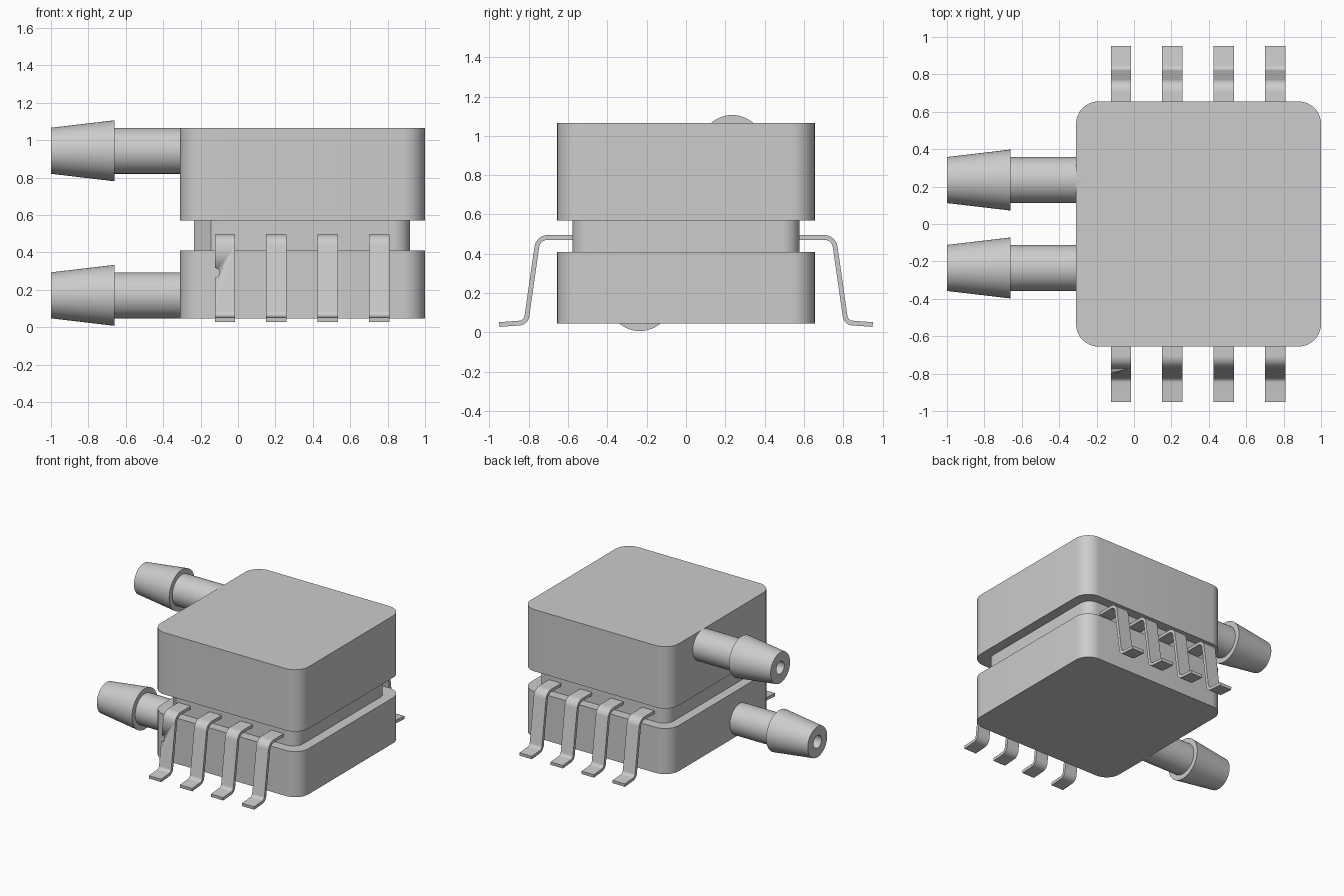
import bpy, bmesh
from math import sin, cos, pi, radians
from mathutils import Vector

cube = bpy.data.objects.get("Cube")
if cube:
    bpy.data.objects.remove(cube, do_unlink=True)

grey = bpy.data.materials.new("light grey")
grey.use_nodes = True
COLOUR = (0.604, 0.604, 0.604, 1)
grey.diffuse_color = COLOUR
grey.node_tree.nodes["Principled BSDF"].inputs["Base Color"].default_value = COLOUR


def make_object(name, bm):
    bmesh.ops.recalc_face_normals(bm, faces=bm.faces)
    mesh = bpy.data.meshes.new(name)
    bm.to_mesh(mesh)
    bm.free()
    mesh.materials.append(grey)
    ob = bpy.data.objects.new(name, mesh)
    bpy.context.collection.objects.link(ob)
    bpy.ops.object.select_all(action='DESELECT')
    ob.select_set(True)
    bpy.context.view_layer.objects.active = ob
    bpy.ops.object.shade_smooth_by_angle(angle=radians(30))
    return ob


def extrude_outline(name, points, offset):
    bm = bmesh.new()
    face = bm.faces.new([bm.verts.new(p) for p in points])
    new = bmesh.ops.extrude_face_region(bm, geom=[face])["geom"]
    moved = [v for v in new if isinstance(v, bmesh.types.BMVert)]
    bmesh.ops.translate(bm, verts=moved, vec=offset)
    return make_object(name, bm)


def rounded_block(name, x0, x1, half_y, z0, z1, radius, steps=(10, 10, 10, 10)):
    # corners run counter-clockwise from back left of the model's +x side
    corners = [(x1, half_y), (x0, half_y), (x0, -half_y), (x1, -half_y)]
    points = []
    for i, (x, y) in enumerate(corners):
        cx = x - radius if x == x1 else x + radius
        cy = y - radius if y > 0 else y + radius
        for k in range(steps[i] + 1):
            a = pi / 2 * (i + k / steps[i])
            points.append((cx + radius * cos(a), cy + radius * sin(a), z0))
    return extrude_outline(name, points, (0, 0, z1 - z0))


# Housing: two rounded halves and a narrower waist with one chamfered corner
rounded_block("lower_housing", -0.31, 1.0, 0.655, 0.045, 0.41, 0.12)
rounded_block("upper_housing", -0.31, 1.0, 0.655, 0.57, 1.065, 0.12)
rounded_block("waist", -0.235, 0.92, 0.578, 0.40, 0.58, 0.09, (10, 10, 1, 10))


# Barbed ports: a turned profile with a bore
def port(name, y, z):
    profile = [(-0.28, 0), (-0.28, 0.123), (-0.66, 0.123), (-0.66, 0.163),
               (-1.0, 0.123), (-1.0, 0.05), (-0.4, 0.05), (-0.4, 0)]
    bm = bmesh.new()
    verts = [bm.verts.new((x, y + r, z)) for x, r in profile]
    edges = [bm.edges.new(pair) for pair in zip(verts, verts[1:])]
    bmesh.ops.spin(bm, geom=verts + edges, cent=(0, y, z), axis=(1, 0, 0),
                   angle=2 * pi, steps=48)
    bmesh.ops.remove_doubles(bm, verts=bm.verts, dist=0.0001)
    make_object(name, bm)


port("upper_port", 0.235, 0.943)
port("lower_port", -0.235, 0.17)


# Leads: a bent strip with filleted corners
def fillet(before, corner, after, radius, steps=8):
    u, v = (before - corner).normalized(), (after - corner).normalized()
    half = u.angle(v) / 2
    centre = corner + (u + v).normalized() * (radius / sin(half))
    reach = radius * cos(half) / sin(half)
    start, end = corner + u * reach - centre, corner + v * reach - centre
    return [centre + (start.lerp(end, k / steps)).normalized() * radius
            for k in range(steps + 1)]


def lead_outline(thickness=0.024):
    a, b, c, d = [Vector(p) for p in
                  ((0.55, 0.483), (0.752, 0.483), (0.814, 0.05), (0.95, 0.04))]
    path = [a] + fillet(a, b, c, 0.055) + fillet(b, c, d, 0.04) + [d]
    upper, lower = [], []
    for i, p in enumerate(path):
        t = (path[min(i + 1, len(path) - 1)] - path[max(i - 1, 0)]).normalized()
        n = Vector((-t.y, t.x)) * thickness / 2
        upper.append(p + n)
        lower.append(p - n)
    return upper + lower[::-1]


outline = lead_outline()
WIDTH = 0.108
for side, sign in (("front", -1), ("back", 1)):
    for i in range(4):
        x = -0.07 + 0.275 * i - WIDTH / 2
        lead = extrude_outline(f"{side}_lead_{i + 1}",
                               [(x, sign * p.x, p.y) for p in outline], (WIDTH, 0, 0))
        if side == "front" and i == 0:
            # Half-round notch marking the first lead
            cutter = extrude_outline(
                "notch_cutter",
                [(x + 0.026 * cos(k * pi / 12), -0.9, 0.29 + 0.026 * sin(k * pi / 12))
                 for k in range(24)], (0, 0.22, 0))
            cutter.hide_render = True
            cut = lead.modifiers.new("notch", 'BOOLEAN')
            cut.operation = 'DIFFERENCE'
            cut.object = cutter
            bpy.context.view_layer.objects.active = lead
            bpy.ops.object.modifier_apply(modifier=cut.name)
            bpy.data.objects.remove(cutter, do_unlink=True)
